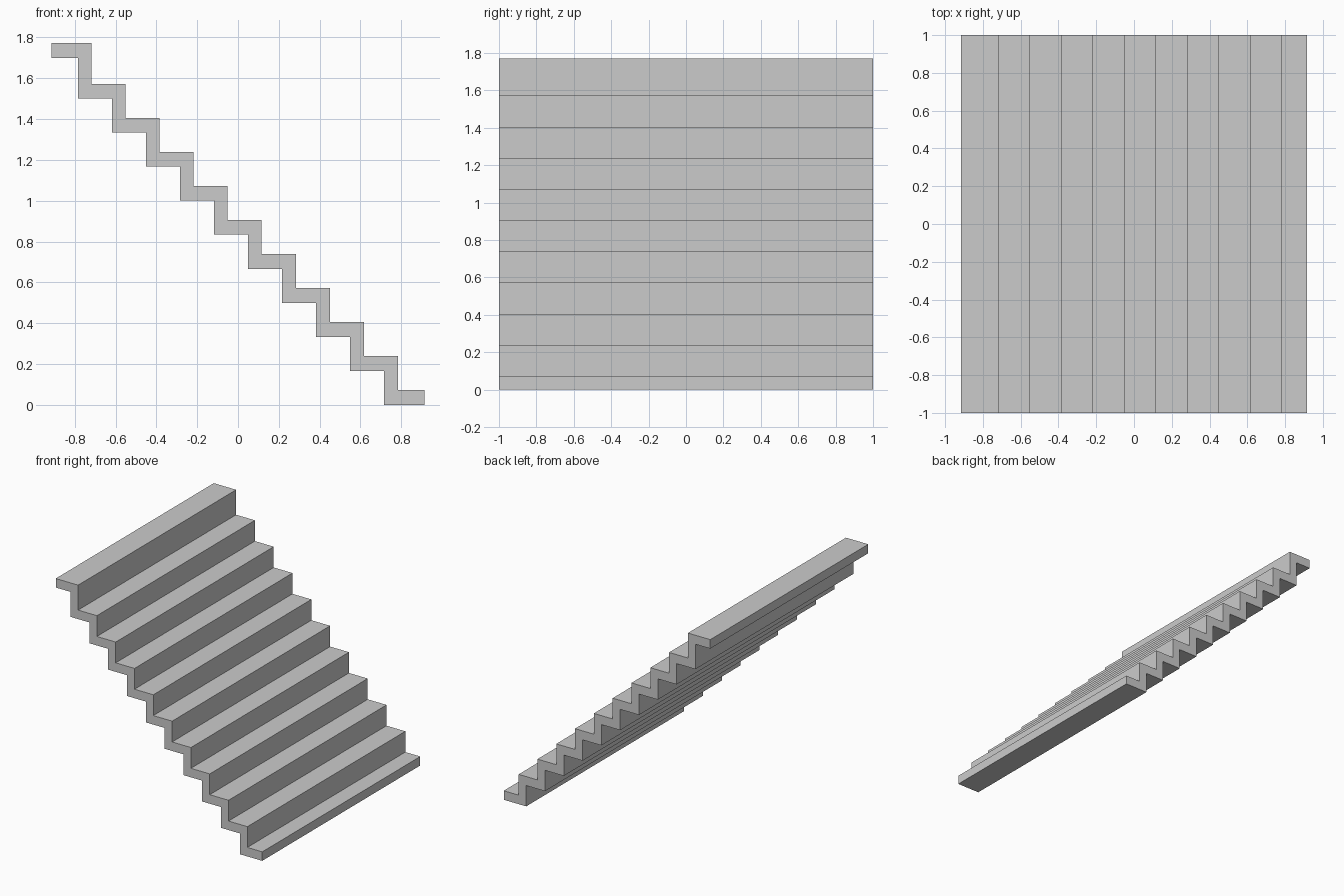
import bpy, bmesh

if "Cube" in bpy.data.objects:
    bpy.data.objects.remove(bpy.data.objects["Cube"])

STEP = 1 / 6      # rise and run of each step
N = 11            # number of treads
T = 0.072         # tread thickness
END = 0.915       # half length in x
HALF_W = 1.0      # half width in y


def base_z(i):
    # underside of tread i; the top riser is slightly taller
    return 1.70 if i == N - 1 else i * STEP


# Zigzag profile: upper side climbing, then underside descending
profile = [(END, 0)]
for i in range(N):
    front = END if i == 0 else 0.783 - (i - 1) * STEP
    back = -END if i == N - 1 else 0.783 - i * STEP
    profile += [(front, base_z(i) + T), (back, base_z(i) + T)]
profile.append((-END, base_z(N - 1)))
for i in range(N - 2, -1, -1):
    x = 0.716 - i * STEP
    profile += [(x, base_z(i + 1)), (x, base_z(i))]

# Extrude the profile across the width
bm = bmesh.new()
face = bm.faces.new([bm.verts.new((x, -HALF_W, z)) for x, z in profile])
ext = bmesh.ops.extrude_face_region(bm, geom=[face])
verts = [g for g in ext["geom"] if isinstance(g, bmesh.types.BMVert)]
bmesh.ops.translate(bm, verts=verts, vec=(0, 2 * HALF_W, 0))
bmesh.ops.recalc_face_normals(bm, faces=bm.faces)

mesh = bpy.data.meshes.new("stair_flight")
bm.to_mesh(mesh)
bm.free()
bpy.context.collection.objects.link(bpy.data.objects.new("stair_flight", mesh))
